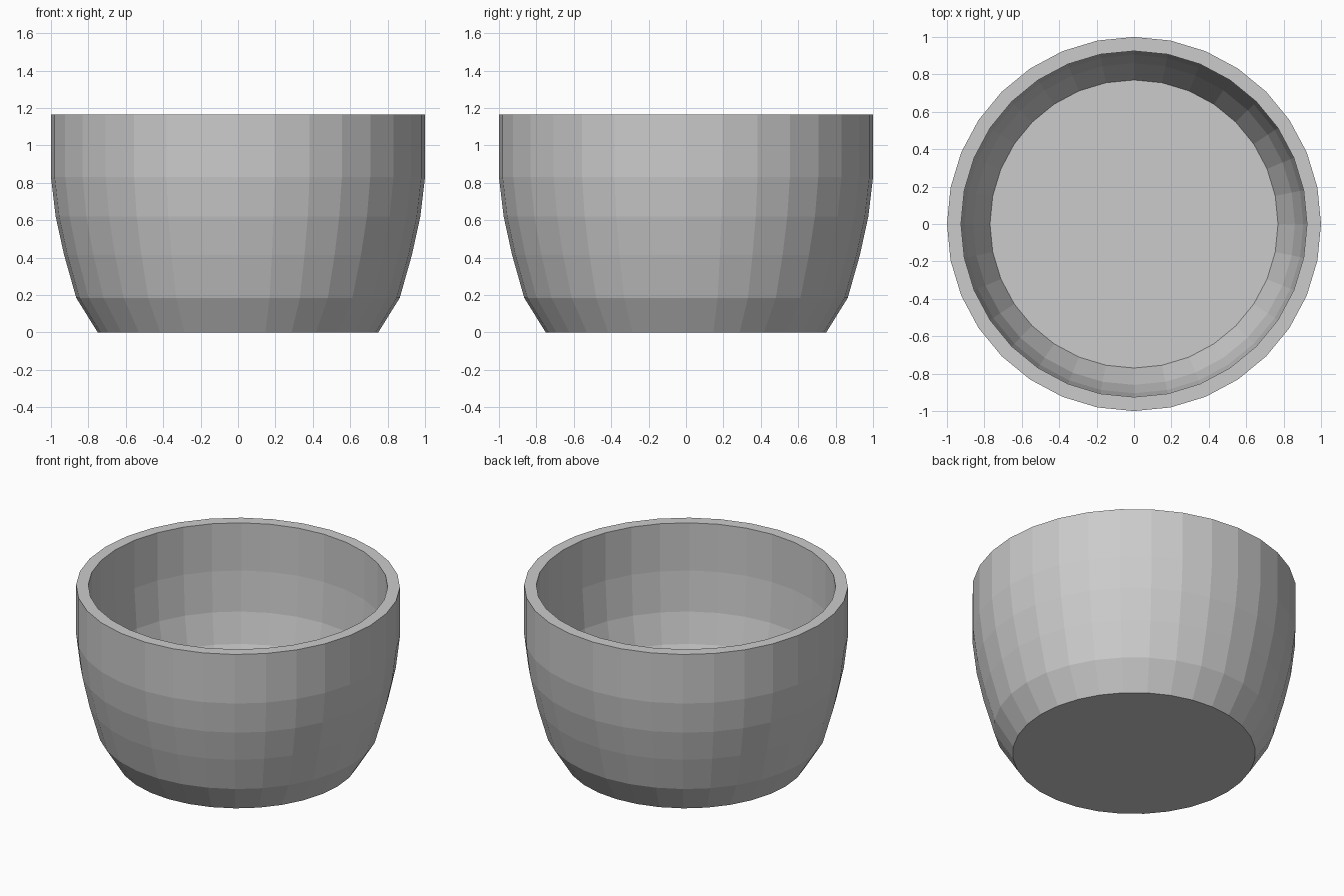
import bpy, bmesh, math

if "Cube" in bpy.data.objects:
    bpy.data.objects.remove(bpy.data.objects["Cube"])

SIDES = 32
# Outer wall upward, over the rim, then inner wall downward: (radius, height)
PROFILE = [(0.75, 0), (0.865, 0.185), (0.93, 0.415), (0.975, 0.62), (1.0, 0.83), (1.0, 1.165),
           (0.925, 1.165), (0.925, 0.84), (0.905, 0.57), (0.86, 0.37), (0.77, 0.17)]


def lathe(name, profile, sides):
    bm = bmesh.new()
    rings = []
    for r, z in profile:
        rings.append([bm.verts.new((r * math.cos(2 * math.pi * i / sides),
                                    r * math.sin(2 * math.pi * i / sides), z))
                      for i in range(sides)])
    for low, high in zip(rings, rings[1:]):
        for i in range(sides):
            j = (i + 1) % sides
            bm.faces.new((low[i], low[j], high[j], high[i]))
    # Underside and inner floor
    bm.faces.new(rings[0][::-1])
    bm.faces.new(rings[-1])
    bmesh.ops.recalc_face_normals(bm, faces=bm.faces[:])
    mesh = bpy.data.meshes.new(name)
    bm.to_mesh(mesh)
    bm.free()
    obj = bpy.data.objects.new(name, mesh)
    bpy.context.collection.objects.link(obj)
    return obj


# Open bowl-shaped pot with flat facets
lathe("bowl", PROFILE, SIDES)
